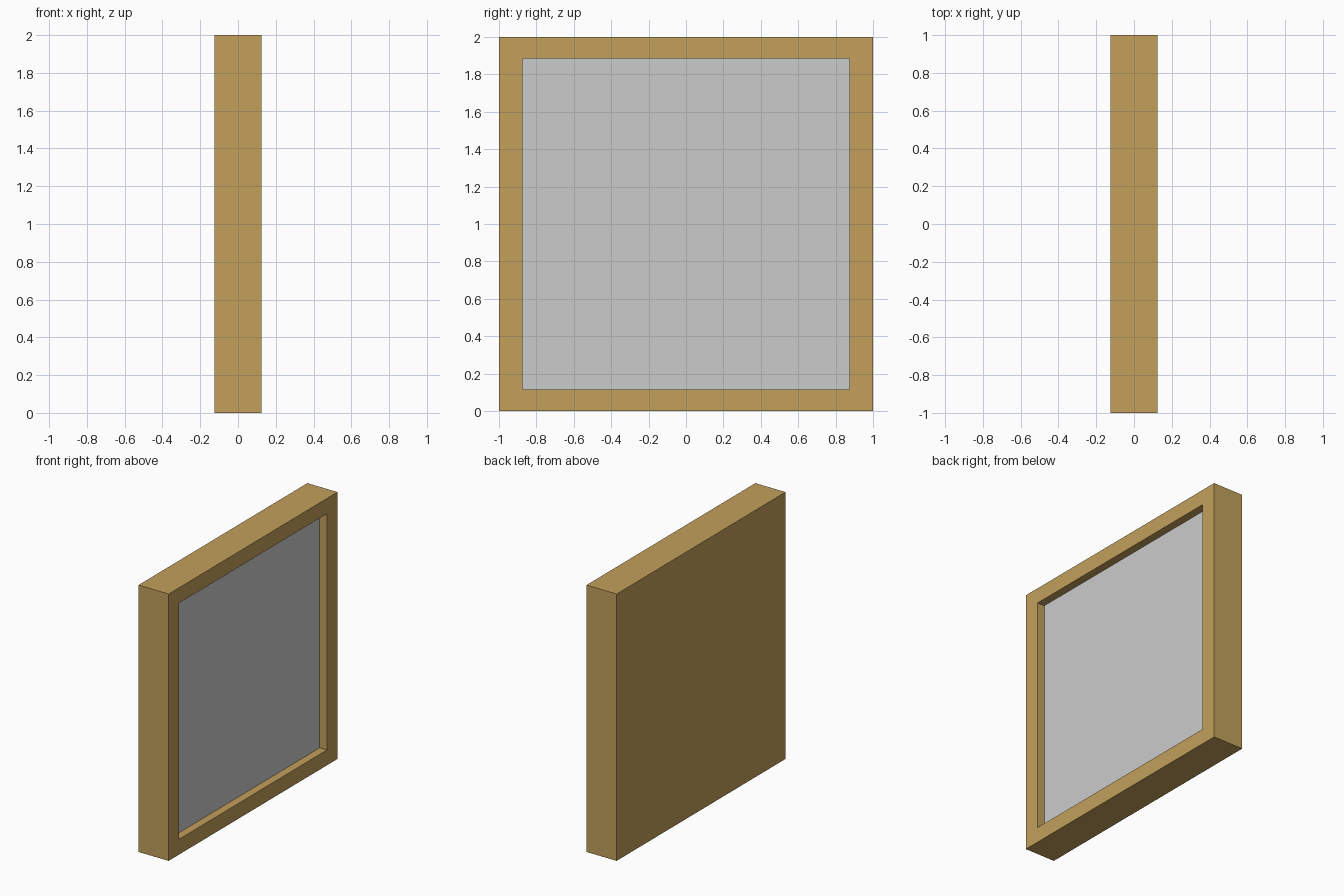
import bpy, bmesh

if "Cube" in bpy.data.objects:
    bpy.data.objects.remove(bpy.data.objects["Cube"])

HALF_T, RECESS = 0.125, 0.06        # half thickness, panel setback
OPEN_Y, OPEN_Z = 0.875, 0.885       # half size of the opening


def add_object(name, bm):
    mesh = bpy.data.meshes.new(name)
    bm.to_mesh(mesh)
    bm.free()
    obj = bpy.data.objects.new(name, mesh)
    obj.location.z = 1
    bpy.context.collection.objects.link(obj)
    return obj


# Wooden frame: a slab with its +x face inset and pushed inwards
bm = bmesh.new()
bmesh.ops.create_cube(bm, size=2)
bmesh.ops.scale(bm, vec=(HALF_T, 1, 1), verts=bm.verts)
bm.normal_update()
floor = next(f for f in bm.faces if f.normal.x > 0.9)
bmesh.ops.inset_individual(bm, faces=[floor], thickness=0.12)
for v in floor.verts:
    v.co.y = OPEN_Y if v.co.y > 0 else -OPEN_Y
    v.co.z = OPEN_Z if v.co.z > 0 else -OPEN_Z
floor = bmesh.ops.extrude_discrete_faces(bm, faces=[floor])["faces"][0]
for v in floor.verts:
    v.co.x -= RECESS
panel_corners = [v.co.copy() for v in floor.verts]
bmesh.ops.delete(bm, geom=[floor], context="FACES_ONLY")
bmesh.ops.recalc_face_normals(bm, faces=bm.faces)
frame = add_object("frame", bm)

wood = bpy.data.materials.new("wood")
wood.diffuse_color = (0.54, 0.35, 0.105, 1)
wood.use_nodes = True
wood.node_tree.nodes["Principled BSDF"].inputs["Base Color"].default_value = wood.diffuse_color
frame.data.materials.append(wood)

# Grey panel closing the recess
bm = bmesh.new()
bm.faces.new([bm.verts.new(c) for c in panel_corners])
panel = add_object("panel", bm)
panel.parent = frame
panel.location.z = 0
